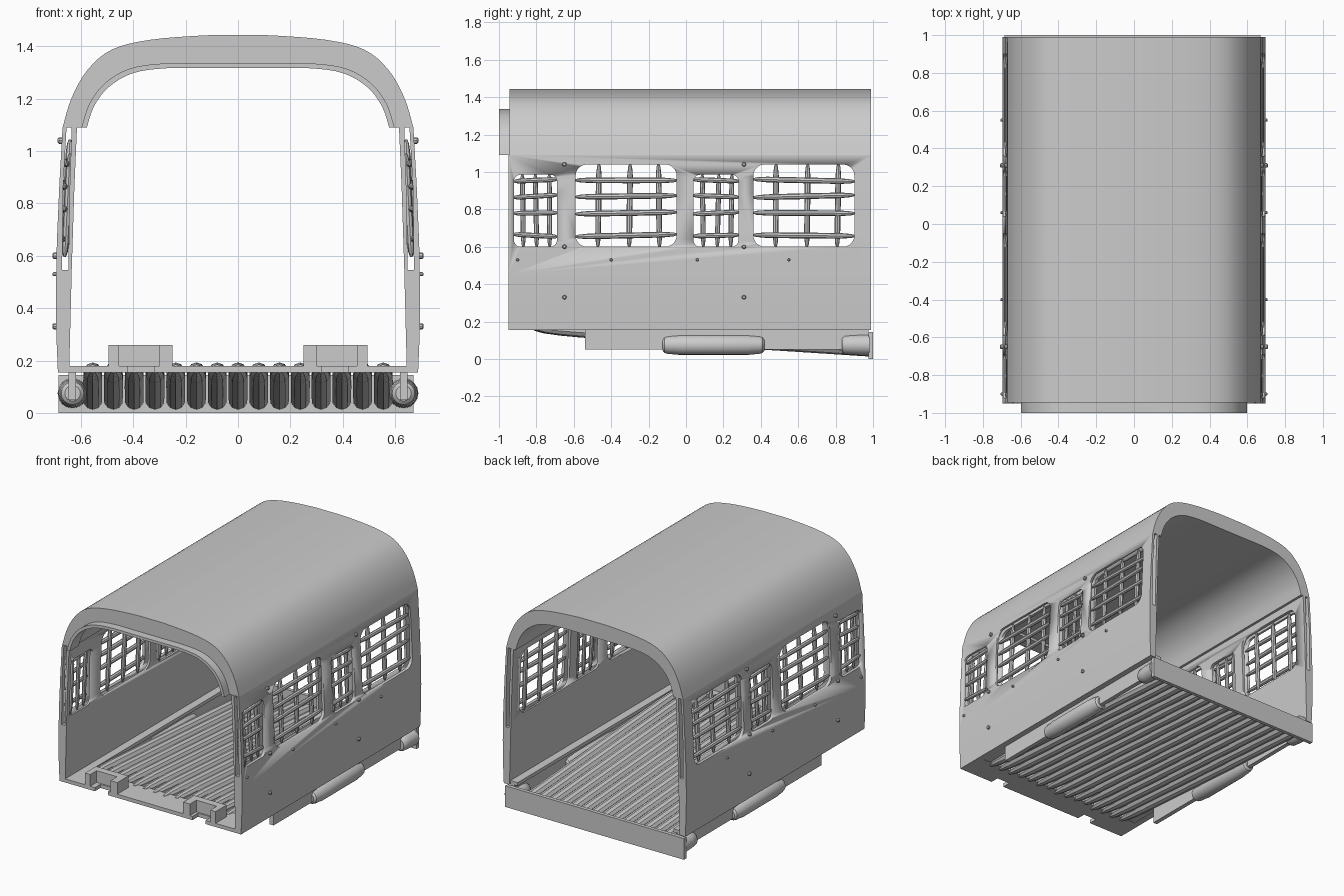
import bpy, bmesh, math, random
from mathutils import Vector

if "Cube" in bpy.data.objects:
    bpy.data.objects.remove(bpy.data.objects["Cube"])

random.seed(4)
grey = bpy.data.materials.new("light_grey")
grey.diffuse_color = (0.6, 0.6, 0.6, 1)
grey.use_nodes = True
grey.node_tree.nodes["Principled BSDF"].inputs["Base Color"].default_value = grey.diffuse_color


def finish(name, bm, mirror=False, cutter=None):
    """Turn a bmesh into a named object, with optional cut and mirror."""
    bmesh.ops.recalc_face_normals(bm, faces=bm.faces)
    me = bpy.data.meshes.new(name)
    bm.to_mesh(me)
    bm.free()
    me.materials.append(grey)
    ob = bpy.data.objects.new(name, me)
    bpy.context.collection.objects.link(ob)
    bpy.ops.object.select_all(action='DESELECT')
    ob.select_set(True)
    bpy.context.view_layer.objects.active = ob
    bpy.ops.object.shade_smooth_by_angle(angle=math.radians(35))
    if cutter:
        mod = ob.modifiers.new("windows", 'BOOLEAN')
        mod.object, mod.solver = cutter, 'EXACT'
    if mirror:
        ob.modifiers.new("mirror", 'MIRROR').use_mirror_merge = False
    return ob


def loft(bm, rings, closed=True):
    """Skin a list of equal-length rings and cap the ends."""
    vs = [[bm.verts.new(p) for p in r] for r in rings]
    n = len(vs[0])
    for a, b in zip(vs, vs[1:]):
        for i in range(n):
            j = (i + 1) % n
            bm.faces.new((a[i], a[j], b[j], b[i]))
    bm.faces.new(vs[0])
    bm.faces.new(vs[-1])


def box(bm, x0, x1, y0, y1, z0, z1):
    loft(bm, [[(x0, y0, z), (x1, y0, z), (x1, y1, z), (x0, y1, z)] for z in (z0, z1)])


def along_y(bm, profile, y0, y1):
    loft(bm, [[(x, y, z) for x, z in profile] for y in (y0, y1)])


def log(bm, p0, p1, r, sides, stations):
    """Round log from p0 to p1; stations are (position, radius factor)."""
    p0, p1 = Vector(p0), Vector(p1)
    d = (p1 - p0).normalized()
    u = d.cross(Vector((1, 0, 0)) if abs(d.x) < 0.9 else Vector((0, 1, 0))).normalized()
    v = d.cross(u)
    loft(bm, [[p0.lerp(p1, t) + (u * math.cos(a) + v * math.sin(a)) * r * f
               for a in (2 * math.pi * i / sides for i in range(sides))]
              for t, f in stations])


def arch(half):
    """Full arch from a right-hand half profile, smoothed by a spline."""
    pts = [Vector((x, z)) for x, z in half]
    pts += [Vector((-p.x, p.y)) for p in reversed(pts) if p.x > 0]
    out = []
    for i in range(len(pts) - 1):
        a, b, c, d = pts[max(i - 1, 0)], pts[i], pts[i + 1], pts[min(i + 2, len(pts) - 1)]
        for k in range(4):
            t = k / 4
            out.append(0.5 * (2 * b + (c - a) * t + (2 * a - 5 * b + 4 * c - d) * t * t
                              + (3 * b - a - 3 * c + d) * t ** 3))
    out.append(pts[-1])
    return [tuple(p) for p in out]


# Curved roof and the thin lip in front of it
outer = arch([(.67, 1.09), (.635, 1.205), (.573, 1.312), (.481, 1.388), (.336, 1.425), (.126, 1.442), (0, 1.443)])
inner = arch([(.598, 1.09), (.568, 1.18), (.51, 1.258), (.414, 1.315), (.28, 1.335), (.1, 1.336), (0, 1.336)])
bm = bmesh.new()
along_y(bm, outer + inner[::-1], -.945, .99)
finish("roof", bm)
lip = [(x * .966, 1.09 + (z - 1.09) * .925) for x, z in inner]
bm = bmesh.new()
along_y(bm, inner + lip[::-1], -1.0, -.9)
finish("roof_front_lip", bm)

# Window openings: (y0, y1, z0, z1)
windows = [(-.92, -.69, .60, .985), (-.59, -.05, .60, 1.04),
           (.04, .28, .60, .985), (.36, .90, .60, 1.04)]
bm = bmesh.new()
for y0, y1, z0, z1 in windows:
    r = .06 if y1 - y0 > .4 else .035
    ring = []
    for k, (cy, cz) in enumerate([(y1 - r, z1 - r), (y0 + r, z1 - r), (y0 + r, z0 + r), (y1 - r, z0 + r)]):
        for s in range(6):
            a = math.pi / 2 * (k + s / 5)
            ring.append((cy + r * math.cos(a), cz + r * math.sin(a)))
    loft(bm, [[(x, y, z) for y, z in ring] for x in (.5, .8)])
cutter = finish("window_cutter", bm)
cutter.hide_render = True
cutter.hide_viewport = True

# Double side walls with a shutter slot between the layers
bm = bmesh.new()
along_y(bm, [(.645, .155), (.688, .155), (.694, .3), (.696, .45), (.692, .65), (.682, .88), (.67, 1.09),
             (.655, 1.09), (.668, .86), (.672, .545), (.648, .545), (.643, .86), (.635, 1.09),
             (.615, 1.09), (.625, .86), (.635, .55)], -.95, .99)
finish("side_wall", bm, True, cutter)

# Woven wooden window bars
bm = bmesh.new()
spindle = [(0, .3), (.04, .7), (.14, 1), (.5, 1.05), (.86, 1), (.96, .7), (1, .3)]
for y0, y1, z0, z1 in windows:
    w, big = y1 - y0, y1 - y0 > .4
    r = .015 if big else .013
    for f in (.22, .53, .83):
        y = y0 + w * f
        log(bm, (.662, y, z0 - .005), (.642, y + random.uniform(-.01, .01), z1 + .005), r, 8, spindle)
    for z, dx in ((.955, -.004), (.87, .004), (.78, .004), (.66, .012)):
        s = random.uniform(-.008, .008)
        log(bm, (.66 + dx, y0 - .005, z + s), (.66 + dx, y1 + .005, z - s), r, 8, spindle)
finish("window_bars", bm, True)

# Small pegs on the outside of the walls
bm = bmesh.new()
flat = [(0, 1), (.8, 1), (1, .6)]
for y in (-.65, .31):
    for z, x in ((1.04, .665), (.60, .685), (.33, .685)):
        log(bm, (x, y, z), (x + .024, y, z), .012, 8, flat)
for y in (-.9, -.4, .06, .55):
    log(bm, (.685, y, .53), (.708, y, .53), .008, 8, flat)
finish("wall_pegs", bm, True)

# Sloping floor of logs with chopped front tips
bm = bmesh.new()
tip = [(0, .45), (.03, .75), (.08, .92), (.14, 1), (.5, 1.03), (1, 1)]
n = 15
for i in range(n):
    x = -.555 + 1.11 * i / (n - 1)
    j = random.uniform(-.015, .015)
    log(bm, (x, -.80 + j, .168), (x, .98, .05), .037, 10, tip)
finish("floor_logs", bm)

# Front floor board with a notch under each bracket
bm = bmesh.new()
box(bm, 0, .32, -.95, -.76, .155, .18)
box(bm, .42, .645, -.95, -.76, .155, .18)
box(bm, .32, .42, -.89, -.76, .155, .18)
finish("front_board", bm, True)

# U-shaped brackets on the front board
bm = bmesh.new()
box(bm, .25, .30, -.95, -.83, .18, .26)
box(bm, .455, .495, -.95, -.83, .18, .26)
box(bm, .30, .455, -.88, -.83, .18, .26)
finish("front_bracket", bm, True)

# Ledge and lower rail beneath each wall
bm = bmesh.new()
box(bm, .59, .65, -.95, .98, .157, .18)
box(bm, .618, .648, -.54, .975, .05, .157)
finish("side_rail", bm, True)

# Round side steps
bm = bmesh.new()
log(bm, (.632, -.125, .075), (.632, .42, .075), .054, 16,
    [(0, .55), (.02, .8), (.06, .9), (.14, .95), (.16, 1), (.84, 1), (.86, .95), (.94, .9), (.98, .8), (1, .55)])
log(bm, (.632, .835, .075), (.632, .98, .075), .057, 16, [(0, .7), (.1, .88), (.4, .95), (1, 1)])
finish("side_step", bm, True)

# Rear cross beam
bm = bmesh.new()
box(bm, -.685, .67, .975, 1.0, .0, .145)
finish("rear_beam", bm)
